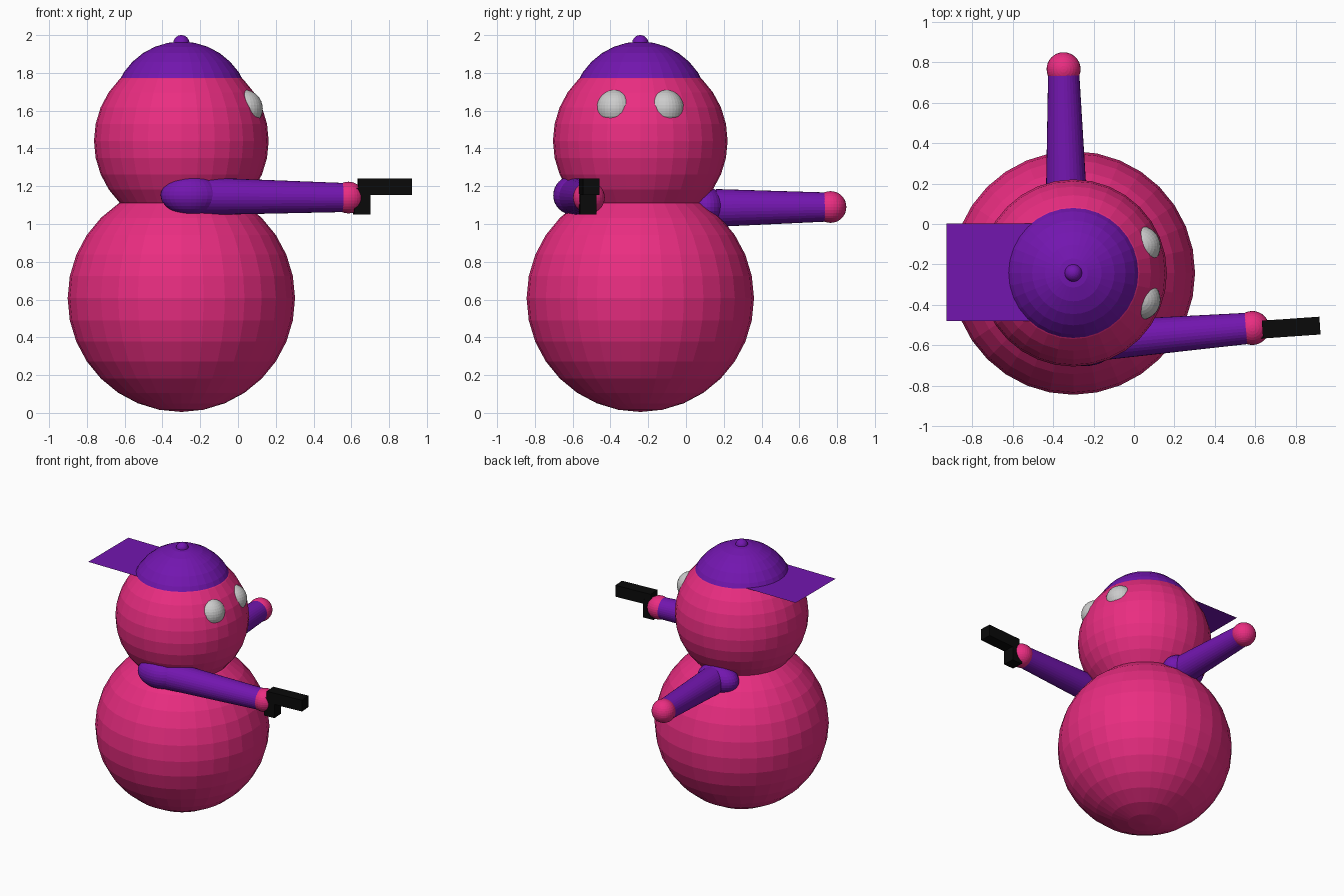
import bpy
from math import radians
from mathutils import Vector

if "Cube" in bpy.data.objects:
    bpy.data.objects.remove(bpy.data.objects["Cube"])


def material(name, rgb):
    m = bpy.data.materials.new(name)
    m.diffuse_color = (*rgb, 1)
    m.use_nodes = True
    m.node_tree.nodes["Principled BSDF"].inputs["Base Color"].default_value = m.diffuse_color
    return m


PINK = material("pink", (0.82, 0.026, 0.22))
PURPLE = material("purple", (0.17, 0.008, 0.43))
BLACK = material("black", (0.003, 0.003, 0.003))
CX, CY = -0.30, -0.242  # vertical axis of the figure


def finish(name, mat):
    ob = bpy.context.object
    ob.name = name
    if mat:
        ob.data.materials.append(mat)
    return ob


def ball(name, loc, r, mat, scale=(1, 1, 1)):
    bpy.ops.mesh.primitive_uv_sphere_add(segments=32, ring_count=16, radius=r, location=loc)
    ob = finish(name, mat)
    ob.scale = scale
    return ob


def limb(name, a, b, r1, r2, mat):
    a, b = Vector(a), Vector(b)
    bpy.ops.mesh.primitive_cone_add(vertices=32, radius1=r1, radius2=r2,
                                    depth=(b - a).length, location=(a + b) / 2)
    ob = finish(name, mat)
    ob.rotation_euler = (b - a).to_track_quat('Z', 'Y').to_euler()
    return ob


def box(name, loc, size, mat, yaw=0):
    bpy.ops.mesh.primitive_cube_add(size=1, location=loc)
    ob = finish(name, mat)
    ob.scale = size
    ob.rotation_euler.z = radians(yaw)
    return ob


# Body and head
ball("body", (CX, CY, 0.607), 0.602, PINK)
ball("head", (CX, CY, 1.44), 0.4625, PINK)

# Eyes, mostly sunk into the head, facing +x
for side, label in ((-1, "right"), (1, "left")):
    d = Vector((0.837, side * 0.335, 0.432)).normalized()
    ball(label + "_eye", Vector((CX, CY, 1.44)) + d * 0.3955, 0.1, None)

# Cap worn backwards: dome, button, thin brim
ball("cap_dome", (CX, CY, 1.6), 0.366, PURPLE)
ball("cap_button", (CX, CY, 1.957), 0.043, PURPLE)
bpy.ops.mesh.primitive_plane_add(size=0.482, location=(-0.685, CY + 0.003, 1.775))
finish("cap_brim", PURPLE)

# Arms: shoulder, tapered sleeve, hand
arms = {
    "right": ((-0.25, -0.60, 1.152), (-0.20, -0.578, 1.147), (0.585, -0.514, 1.14)),
    "left": ((-0.35, 0.11, 1.09), (-0.335, 0.16, 1.085), (-0.348, 0.765, 1.09)),
}
for label, (shoulder, start, hand) in arms.items():
    ball(label + "_shoulder", shoulder, 0.103, PURPLE, (1.55, 1, 1))
    tip = Vector(hand).lerp(Vector(start), 0.03)
    limb(label + "_sleeve", start, tip, 0.1, 0.077, PURPLE)
    ball(label + "_hand", hand, 0.084, PINK)

# Toy blaster held in the right hand
box("blaster_barrel", (0.777, -0.512, 1.197), (0.285, 0.088, 0.086), BLACK, 4)
box("blaster_grip", (0.655, -0.52, 1.12), (0.085, 0.088, 0.14), BLACK, 4)
